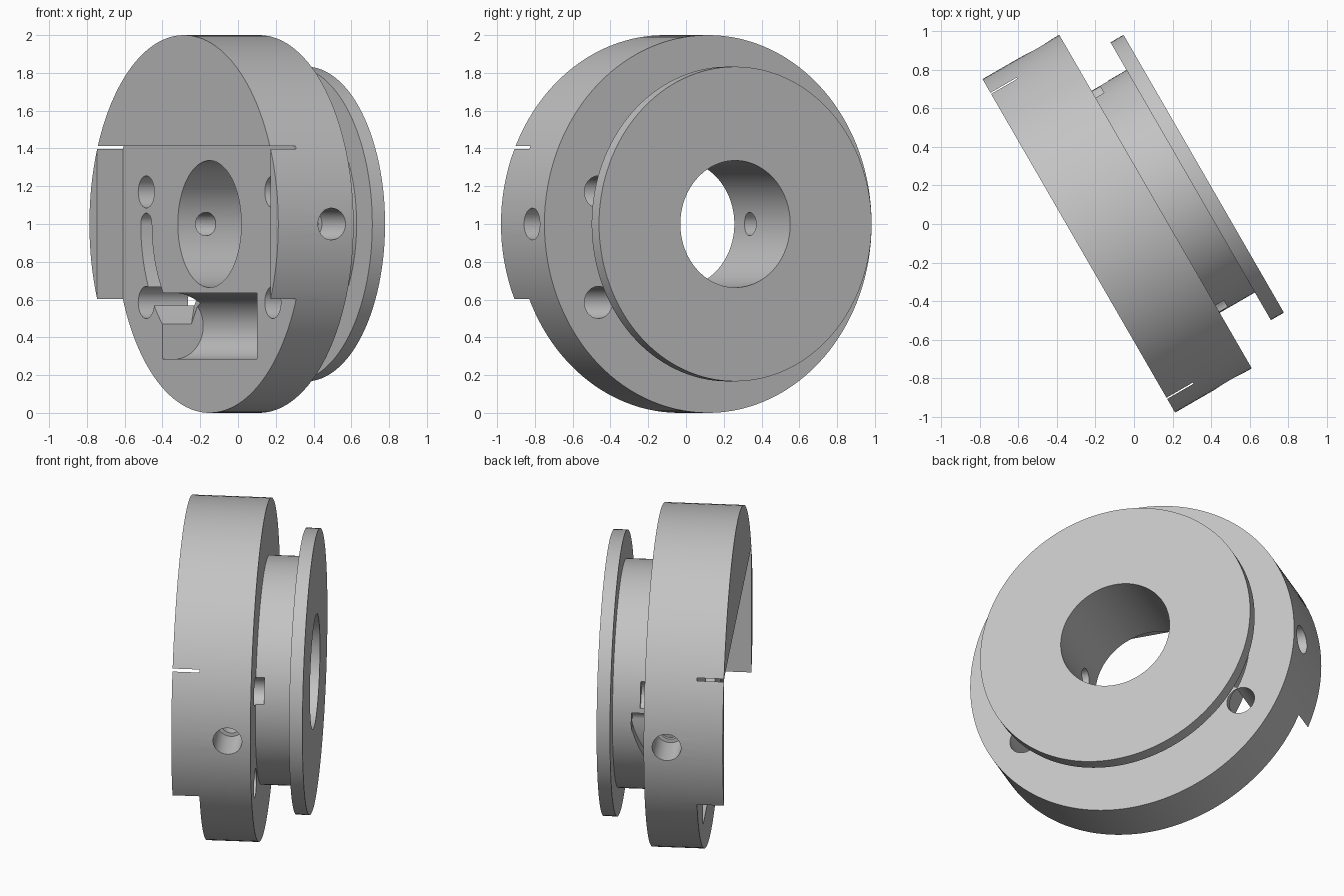
import bpy, bmesh
from math import radians, sin, cos, pi
from mathutils import Matrix, Vector

if "Cube" in bpy.data.objects:
    bpy.data.objects.remove(bpy.data.objects["Cube"], do_unlink=True)

grey = bpy.data.materials.new("light_grey")
grey.use_nodes = True
grey.diffuse_color = (0.55, 0.55, 0.55, 1)
grey.node_tree.nodes["Principled BSDF"].inputs["Base Color"].default_value = (0.55, 0.55, 0.55, 1)

# Local frame: x across the disc, y along its axis, z up
PLACE = Matrix.Translation((-0.0225, 0.039, 1)) @ Matrix.Rotation(radians(-60), 4, 'Z')


def make_object(name, bm):
    bmesh.ops.recalc_face_normals(bm, faces=bm.faces[:])
    mesh = bpy.data.meshes.new(name)
    bm.to_mesh(mesh)
    bm.free()
    ob = bpy.data.objects.new(name, mesh)
    bpy.context.collection.objects.link(ob)
    mesh.materials.append(grey)
    ob.matrix_world = PLACE
    return ob


def lathe(name, profile, steps=128):
    bm = bmesh.new()
    verts = [bm.verts.new((r, y, 0)) for r, y in profile]
    edges = [bm.edges.new((verts[i - 1], verts[i])) for i in range(len(verts))]
    bmesh.ops.spin(bm, geom=verts + edges, cent=(0, 0, 0), axis=(0, 1, 0),
                   angle=2 * pi, steps=steps, use_merge=False)
    bmesh.ops.remove_doubles(bm, verts=bm.verts[:], dist=1e-5)
    return make_object(name, bm)


def rod(name, start, end, radius, segments=40):
    start, end = Vector(start), Vector(end)
    axis = end - start
    turn = axis.to_track_quat('Z', 'Y').to_matrix().to_4x4()
    bm = bmesh.new()
    bmesh.ops.create_cone(bm, cap_ends=True, segments=segments, radius1=radius, radius2=radius,
                          depth=axis.length,
                          matrix=Matrix.Translation((start + end) / 2) @ turn)
    return make_object(name, bm)


def box(name, low, high):
    low, high = Vector(low), Vector(high)
    bm = bmesh.new()
    bmesh.ops.create_cube(bm, size=1, matrix=Matrix.Translation((low + high) / 2)
                          @ Matrix.Diagonal((*(high - low), 1)))
    return make_object(name, bm)


def arc_groove(name, radius, half_width, steps=24):
    # Channel around the axis, deep at its upper end and shallow at the pocket
    bm = bmesh.new()
    rings = []
    for i in range(steps + 1):
        t = i / steps
        angle = radians(180 + 3 - 3 + 55 * t)
        depth = 0.26 - 0.29 * t ** 1.4
        ring = []
        for r, y in ((radius - half_width, -0.25), (radius + half_width, -0.25),
                     (radius + half_width, depth), (radius - half_width, depth)):
            ring.append(bm.verts.new((r * cos(angle), y, r * sin(angle))))
        rings.append(ring)
    for a, b in zip(rings, rings[1:]):
        for k in range(4):
            bm.faces.new((a[k - 1], a[k], b[k], b[k - 1]))
    bm.faces.new(rings[0])
    bm.faces.new(rings[-1][::-1])
    return make_object(name, bm)


# Disc, hub, rear flange and central bore
collar = lathe("flanged_collar", [(0.336, -0.305), (1, -0.305), (1, 0.155), (0.667, 0.155),
                                  (0.667, 0.366), (0.833, 0.366), (0.833, 0.444), (0.336, 0.444)])

cutters = [
    # Front recess leaving the top segment and two thin side ears
    box("front_recess", (-0.918, -0.6, -1.5), (0.918, -0.148, 0.412)),
    # Round-bottomed pocket below the bore
    rod("pocket_round", (-0.5, -0.073, -0.54), (0.5, -0.073, -0.54), 0.175, 64),
    box("pocket_mouth", (-0.5, -0.25, -0.715), (0.5, -0.073, -0.365)),
    # Curved channel with a rounded upper end
    arc_groove("channel", 0.67, 0.058),
    rod("channel_end", (-0.67, -0.25, 0), (-0.67, 0.255, 0), 0.0575),
]
for side in (-1, 1):
    # Axial bolt holes
    for height in (0.17, -0.415):
        cutters.append(rod("bolt_hole", (side * 0.67, -0.25, height),
                           (side * 0.67, 0.205, height), 0.085))
    # Radial set screw hole with a wider mouth
    cutters.append(rod("screw_hole", (side * 0.2, 0.022, 0), (side * 0.9, 0.022, 0), 0.062))
    cutters.append(rod("screw_mouth", (side * 0.75, 0.022, 0), (side * 1.1, 0.022, 0), 0.084))

bpy.context.view_layer.objects.active = collar
for cutter in cutters:
    cutter.hide_render = True
    mod = collar.modifiers.new(cutter.name, 'BOOLEAN')
    mod.operation = 'DIFFERENCE'
    mod.solver = 'EXACT'
    mod.object = cutter
    bpy.ops.object.modifier_apply(modifier=mod.name)
for cutter in cutters:
    bpy.data.objects.remove(cutter, do_unlink=True)

bpy.ops.object.select_all(action='DESELECT')
collar.select_set(True)
bpy.ops.object.shade_smooth_by_angle(angle=radians(30))
